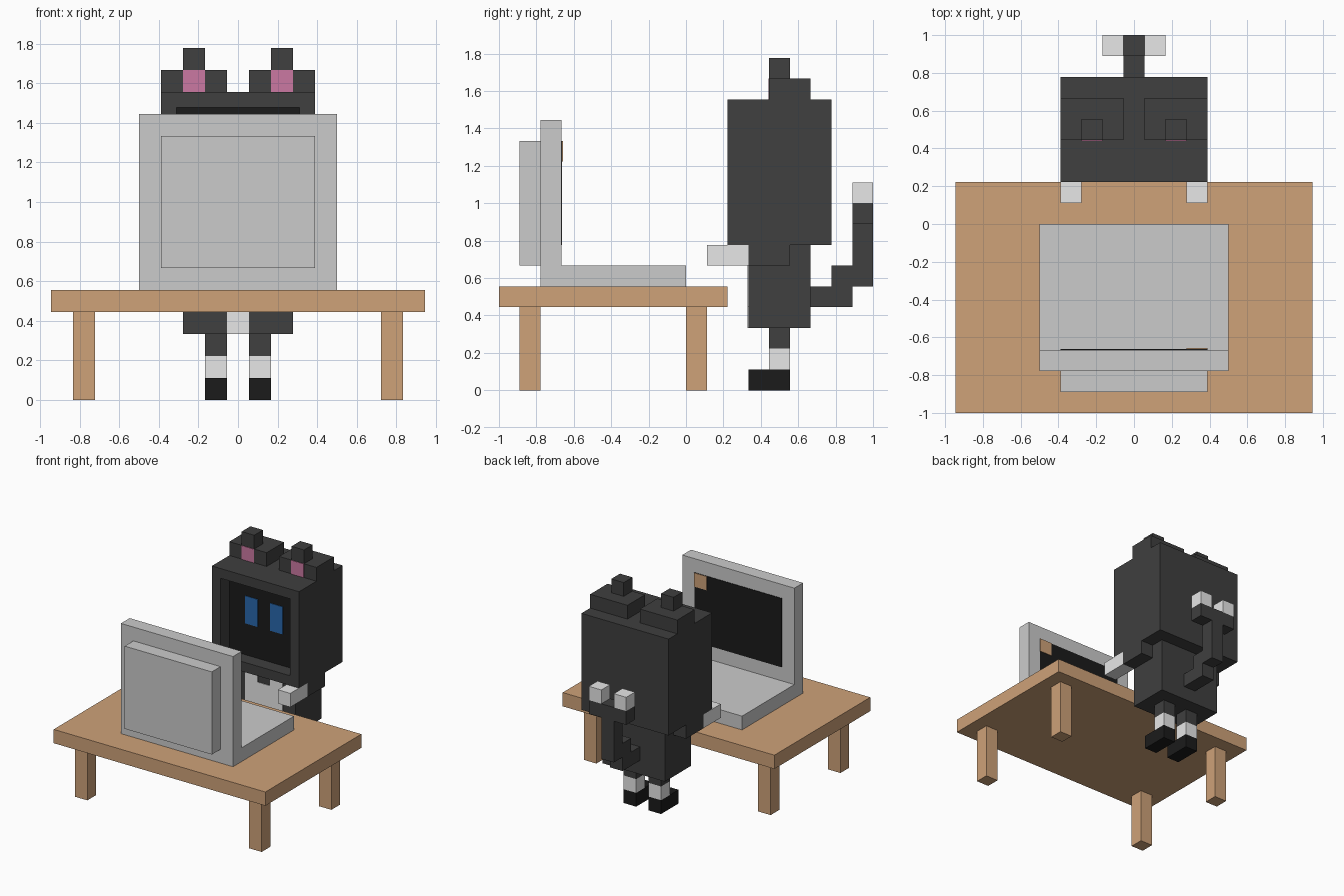
import bpy, bmesh

if "Cube" in bpy.data.objects:
    bpy.data.objects.remove(bpy.data.objects["Cube"])

U = 1 / 9      # one block unit
T = 0.04       # plate thickness, in block units


def material(name, r, g, b):
    m = bpy.data.materials.new(name)
    m.diffuse_color = (r, g, b, 1)
    m.use_nodes = True
    m.node_tree.nodes["Principled BSDF"].inputs["Base Color"].default_value = m.diffuse_color
    return m


WOOD = material("tan wood", 0.62, 0.36, 0.19)
SILVER = material("light grey", 0.60, 0.60, 0.60)
WHITE = material("white", 0.86, 0.86, 0.86)
FUR = material("dark grey fur", 0.05, 0.05, 0.05)
BLACK = material("black", 0.011, 0.011, 0.011)
BLUE = material("blue", 0.022, 0.14, 0.42)
PINK = material("pink", 0.60, 0.19, 0.36)


def box(name, x, y, z, mat):
    """Box from (min, max) ranges given in block units."""
    bm = bmesh.new()
    bmesh.ops.create_cube(bm, size=1)
    for v in bm.verts:
        v.co = [U * (r[0] if c < 0 else r[1]) for c, r in zip(v.co, (x, y, z))]
    me = bpy.data.meshes.new(name)
    bm.to_mesh(me)
    bm.free()
    me.materials.append(mat)
    ob = bpy.data.objects.new(name, me)
    bpy.context.collection.objects.link(ob)
    return ob


def pair(name, x, y, z, mat):
    """The same box on both sides of x = 0."""
    box("right_" + name, x, y, z, mat)
    box("left_" + name, (-x[1], -x[0]), y, z, mat)


# Table
box("table_top", (-8.5, 8.5), (-9, 2), (4, 5), WOOD)
pair("table_front_leg", (6.5, 7.5), (-8, -7), (0, 4), WOOD)
pair("table_back_leg", (6.5, 7.5), (0, 1), (0, 4), WOOD)

# Computer: base, upright lid, raised back, screen and its icon
box("computer_base", (-4.5, 4.5), (-6, 0), (5, 6), SILVER)
box("computer_lid", (-4.5, 4.5), (-7, -6), (5, 13), SILVER)
box("computer_back_panel", (-3.5, 3.5), (-8, -7), (6, 12), SILVER)
box("screen", (-3.5, 3.5), (-6, -6 + T), (7, 12), BLACK)
box("screen_icon", (2.5, 3.5), (-6, -6 + 2 * T), (11, 12), WOOD)

# Head with the face sunk one block into its front
head = box("head", (-3.5, 3.5), (2, 7), (7, 14), FUR)
head.data.materials.append(BLACK)
bm = bmesh.new()
bm.from_mesh(head.data)
bm.normal_update()
face = [f for f in bm.faces if f.normal.y < -0.9]
bmesh.ops.inset_region(bm, faces=face, thickness=U)
ext = bmesh.ops.extrude_discrete_faces(bm, faces=face)["faces"]
for v in ext[0].verts:
    v.co.y += U
ext[0].material_index = 1
bm.to_mesh(head.data)
bm.free()
pair("eye", (0.5, 1.5), (3 - T, 3), (10, 12), BLUE)

# Ears
pair("ear_base", (0.5, 3.5), (4, 6), (14, 15), FUR)
pair("ear_tip", (1.5, 2.5), (4, 5), (15, 16), FUR)
pair("inner_ear", (1.5, 2.5), (4 - T, 4), (14, 15), PINK)

# Body with a white chest
box("body", (-2.5, 2.5), (3, 6), (3, 7), FUR)
pair("chest_patch", (0.5, 1.5), (3 - T, 3), (4, 7), WHITE)
box("belly_patch", (-0.5, 0.5), (3 - T, 3), (3, 6), WHITE)

# Arms and legs
pair("arm", (2.5, 3.5), (3, 5), (6, 7), FUR)
pair("paw", (2.5, 3.5), (1, 3), (6, 7), WHITE)
pair("leg", (0.5, 1.5), (4, 5), (2, 3), FUR)
pair("sock", (0.5, 1.5), (4, 5), (1, 2), WHITE)
pair("shoe", (0.5, 1.5), (3, 5), (0, 1), BLACK)

# Tail rising in steps to a fork with white tips
box("tail_root", (-0.5, 0.5), (6, 8), (4, 5), FUR)
box("tail_step", (-0.5, 0.5), (7, 9), (5, 6), FUR)
box("tail_stem", (-0.5, 0.5), (8, 9), (6, 9), FUR)
pair("tail_prong", (0.5, 1.5), (8, 9), (8, 9), FUR)
pair("tail_tip", (0.5, 1.5), (8, 9), (9, 10), WHITE)
